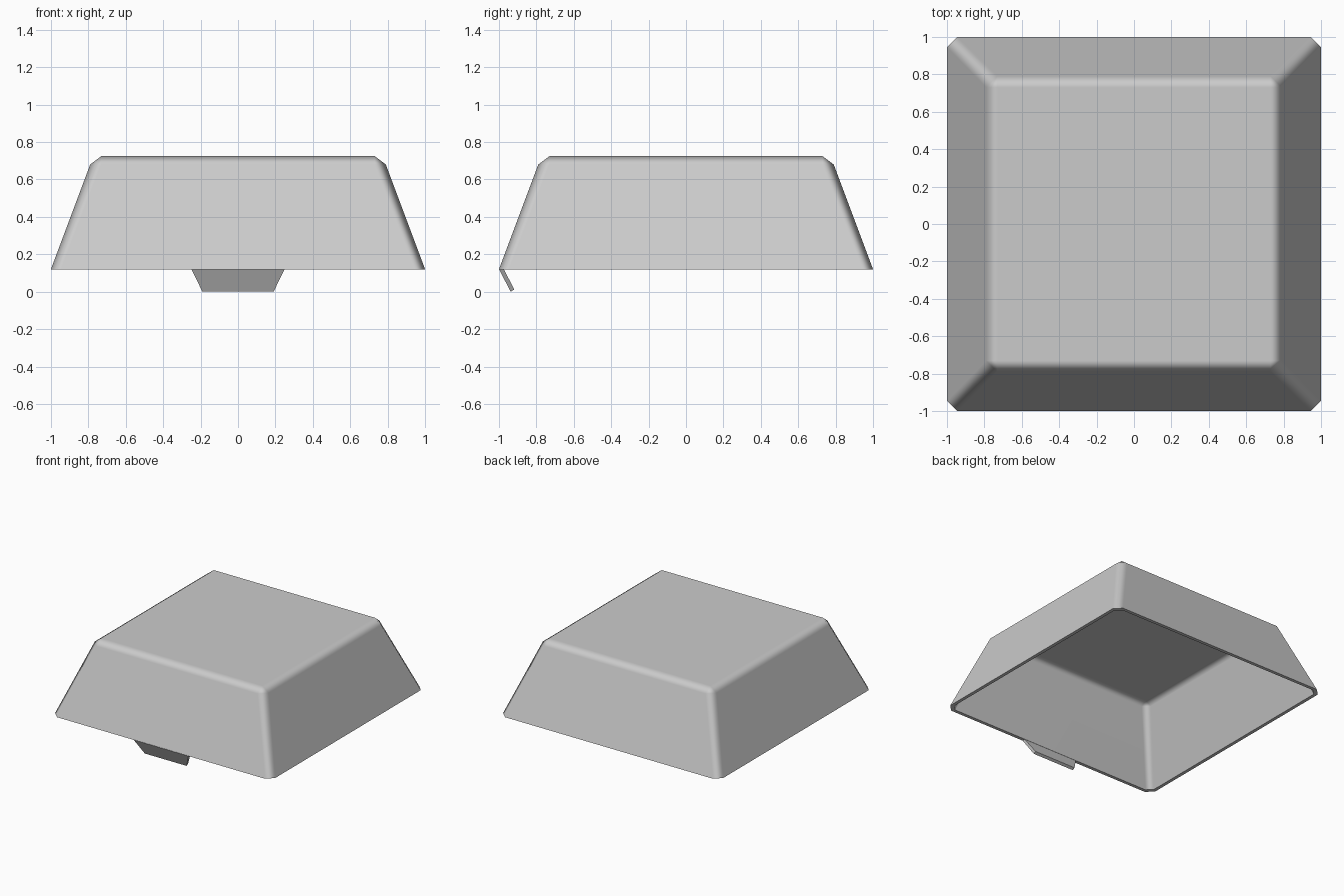
import bpy
import bmesh
import math

cube = bpy.data.objects.get("Cube")
if cube:
    bpy.data.objects.remove(cube, do_unlink=True)

grey = bpy.data.materials.new("light grey")
grey.use_nodes = True
colour = (0.6, 0.6, 0.6, 1)
grey.diffuse_color = colour
grey.node_tree.nodes["Principled BSDF"].inputs["Base Color"].default_value = colour


def add_object(name, bm):
    bmesh.ops.remove_doubles(bm, verts=bm.verts, dist=0.0005)
    bmesh.ops.recalc_face_normals(bm, faces=bm.faces)
    mesh = bpy.data.meshes.new(name)
    bm.to_mesh(mesh)
    bm.free()
    mesh.materials.append(grey)
    obj = bpy.data.objects.new(name, mesh)
    bpy.context.collection.objects.link(obj)
    return obj


def ring(bm, half, cut, z):
    """Square outline with its corners cut off."""
    a = half - cut
    outline = [(half, -a), (half, a), (a, half), (-a, half),
               (-half, a), (-half, -a), (-a, -half), (a, -half)]
    return [bm.verts.new((x, y, z)) for x, y in outline]


# Hollow lid: outer wall from the top down, rim, inner wall back up
sections = [(0.73, 0, 0.725), (0.79, 0.06, 0.68), (1, 0.055, 0.12),
            (0.973, 0.045, 0.12), (0.768, 0.05, 0.67), (0.718, 0, 0.7)]
bm = bmesh.new()
rings = [ring(bm, *s) for s in sections]
for upper, lower in zip(rings, rings[1:]):
    for i in range(len(upper)):
        j = (i + 1) % len(upper)
        bm.faces.new((upper[i], upper[j], lower[j], lower[i]))
bm.faces.new(rings[0])
bm.faces.new(rings[-1])
lid = add_object("lid", bm)

# Soft bevels between flat faces, crisp rim
bpy.context.view_layer.objects.active = lid
lid.select_set(True)
bpy.ops.object.shade_smooth_by_angle(angle=math.radians(55))
weighted = lid.modifiers.new("flat faces", "WEIGHTED_NORMAL")
weighted.keep_sharp = True
weighted.weight = 100

# Front tab: tapered plate leaning inward below the rim
bm = bmesh.new()
loops = []
for half, y_front, y_back, z_front, z_back in [
        (0.25, -1, -0.975, 0.122, 0.122), (0.19, -0.938, -0.918, 0, 0.012)]:
    corners = [(-half, y_front, z_front), (half, y_front, z_front),
               (half, y_back, z_back), (-half, y_back, z_back)]
    loops.append([bm.verts.new(c) for c in corners])
top, bottom = loops
for i in range(4):
    j = (i + 1) % 4
    bm.faces.new((top[i], top[j], bottom[j], bottom[i]))
bm.faces.new(top)
bm.faces.new(bottom)
add_object("front_tab", bm)
